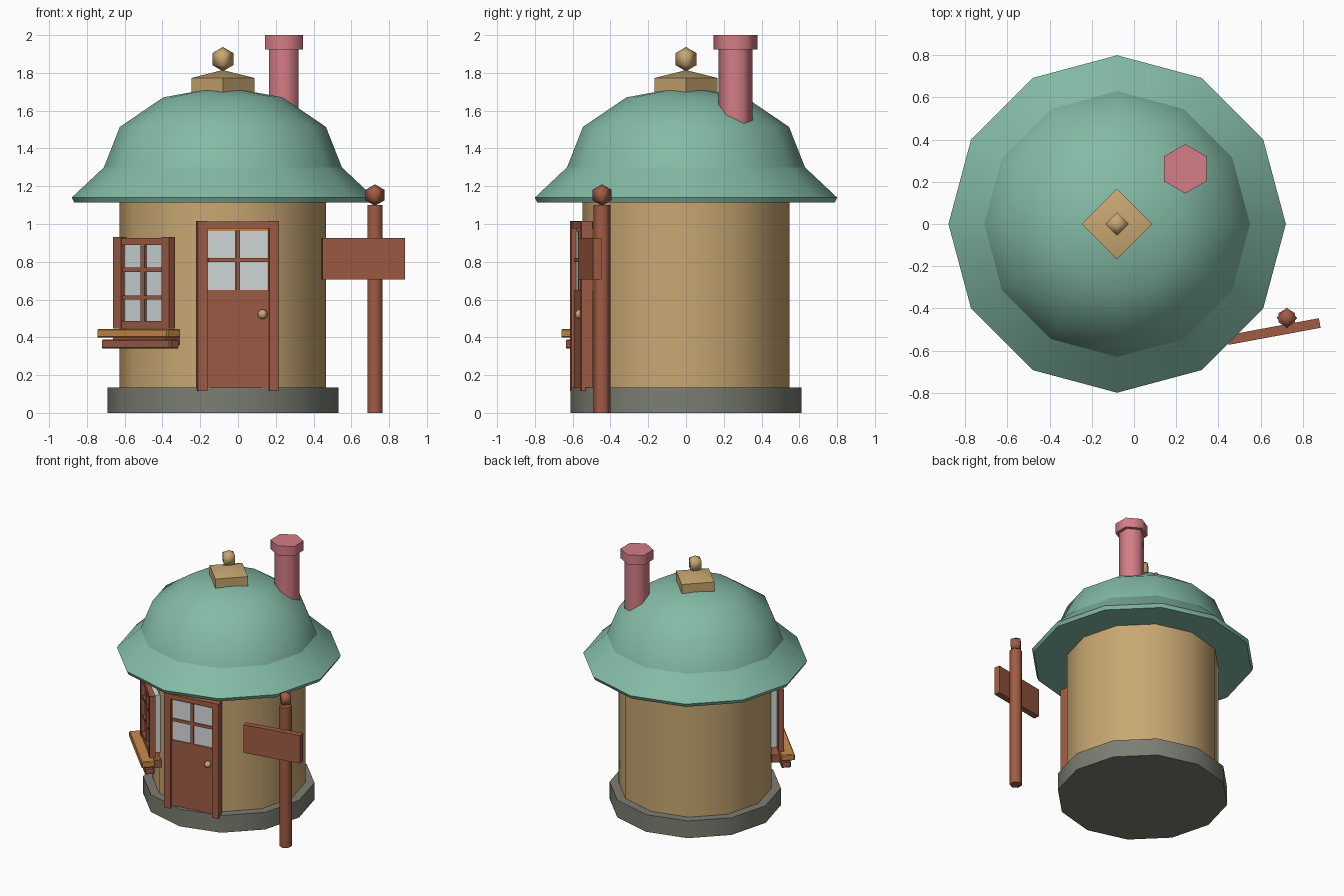
import bpy, bmesh, math
from mathutils import Matrix, Vector

if "Cube" in bpy.data.objects:
    bpy.data.objects.remove(bpy.data.objects["Cube"])

AXIS = Vector((-0.08, 0, 0))          # centre line of the round house


def material(name, rgb):
    m = bpy.data.materials.new(name)
    m.diffuse_color = (*rgb, 1)
    m.use_nodes = True
    m.node_tree.nodes["Principled BSDF"].inputs["Base Color"].default_value = m.diffuse_color
    return m


TEAL = material("teal_roof", (0.23, 0.50, 0.38))
TAN = material("tan_plaster", (0.58, 0.39, 0.17))
BROWN = material("brown_wood", (0.35, 0.107, 0.058))
STONE = material("grey_stone", (0.20, 0.21, 0.17))
PINK = material("pink_brick", (0.66, 0.205, 0.24))
ORANGE = material("orange_wood", (0.60, 0.26, 0.065))
GLASS = material("pale_glass", (0.66, 0.71, 0.71))


def finish(name, bm, mat, angle=40):
    bmesh.ops.recalc_face_normals(bm, faces=bm.faces)
    me = bpy.data.meshes.new(name)
    bm.to_mesh(me)
    bm.free()
    me.materials.append(mat)
    ob = bpy.data.objects.new(name, me)
    bpy.context.collection.objects.link(ob)
    bpy.ops.object.select_all(action='DESELECT')
    ob.select_set(True)
    bpy.context.view_layer.objects.active = ob
    bpy.ops.object.shade_smooth_by_angle(angle=math.radians(angle))
    return ob


def lathe(name, profile, sides, mat, at=AXIS, turn=0, angle=40):
    """Revolve (radius, z) points into a closed faceted solid."""
    bm = bmesh.new()
    rings = []
    for r, z in profile:
        rings.append([bm.verts.new((at[0] + r * math.cos(a), at[1] + r * math.sin(a), z))
                      for a in (turn + 2 * math.pi * i / sides for i in range(sides))])
    for lo, hi in zip(rings, rings[1:]):
        for i in range(sides):
            j = (i + 1) % sides
            bm.faces.new((lo[i], lo[j], hi[j], hi[i]))
    for ring, (r, z) in ((rings[0], profile[0]), (rings[-1], profile[-1])):
        if r > 1e-4:
            bm.faces.new(ring)
    bmesh.ops.remove_doubles(bm, verts=bm.verts, dist=1e-5)
    return finish(name, bm, mat, angle)


def ball(name, at, r, segs, rings, mat, turn=0):
    bm = bmesh.new()
    bmesh.ops.create_uvsphere(bm, u_segments=segs, v_segments=rings, radius=r,
                              matrix=Matrix.Translation(at) @ Matrix.Rotation(turn, 4, 'Z'))
    return finish(name, bm, mat, 95)


def box(name, frame, u, r, z, mat, bevel=0):
    """Box in a wall frame: u along the wall, r outward from the axis, z up."""
    bm = bmesh.new()
    bmesh.ops.create_cube(bm, size=1)
    for v in bm.verts:
        v.co = ((u[0] + u[1]) / 2 + v.co.x * (u[1] - u[0]),
                -((r[0] + r[1]) / 2) + v.co.y * (r[1] - r[0]),
                (z[0] + z[1]) / 2 + v.co.z * (z[1] - z[0]))
    if bevel:
        bmesh.ops.bevel(bm, geom=bm.edges[:], offset=bevel, segments=1, affect='EDGES')
    bm.transform(frame)
    return finish(name, bm, mat, 30)


def wall_frame(degrees):
    return Matrix.Translation(AXIS) @ Matrix.Rotation(math.radians(degrees), 4, 'Z')


# House body
lathe("stone_base", [(0.612, 0), (0.612, 0.135)], 12, STONE)
lathe("round_wall", [(0.547, 0.1), (0.547, 1.125)], 12, TAN)

# Roof: flared eave, dome, cap tile and finial
lathe("roof_eave", [(0, 1.113), (0.787, 1.113), (0.80, 1.14), (0.63, 1.30), (0, 1.30)], 12, TEAL)
dome = [(0.63 * math.cos(math.radians(a)), 1.30 + 0.428 * math.sin(math.radians(a)))
        for a in (0, 30, 60, 90)]
lathe("roof_dome", dome, 12, TEAL, angle=45)
lathe("roof_cap", [(0, 1.68), (0.167, 1.70), (0.167, 1.773), (0, 1.815)], 4, TAN)
ball("roof_finial", (-0.08, 0, 1.873), 0.064, 4, 3, TAN)

# Chimney, hexagonal
CH = (0.243, 0.262)
lathe("chimney_shaft", [(0.09, 1.48), (0.09, 1.94)], 6, PINK, CH, math.pi / 6, 65)
lathe("chimney_top", [(0.117, 1.925), (0.117, 2.0)], 6, PINK, CH, math.pi / 6, 65)

# Door
D = wall_frame(8)
for side, name in ((-1, "left"), (1, "right")):
    u = sorted((side * 0.166, side * 0.217))
    box("door_jamb_" + name, D, u, (0.53, 0.590), (0.115, 1.015), BROWN)
box("door_lintel", D, (-0.17, 0.17), (0.52, 0.585), (0.975, 1.012), BROWN)
box("door_panel", D, (-0.168, 0.168), (0.50, 0.572), (0.13, 0.65), BROWN)
box("door_window_surround", D, (-0.168, 0.168), (0.50, 0.562), (0.65, 0.975), ORANGE)
box("door_glass", D, (-0.158, 0.158), (0.558, 0.565), (0.65, 0.962), GLASS)
box("door_bar_upright", D, (-0.011, 0.011), (0.56, 0.576), (0.65, 0.965), BROWN)
box("door_bar_cross", D, (-0.158, 0.158), (0.56, 0.574), (0.798, 0.820), BROWN)
ball("door_knob", D @ Vector((0.130, -0.585, 0.522)), 0.026, 8, 6, TAN)

# Window on the front left
W = wall_frame(-45.5)
for side, name in ((-1, "left"), (1, "right")):
    u = sorted((side * 0.153, side * 0.212))
    box("window_jamb_" + name, W, u, (0.565, 0.607), (0.447, 0.930), BROWN)
box("window_head", W, (-0.16, 0.16), (0.565, 0.603), (0.888, 0.926), BROWN)
box("window_foot", W, (-0.16, 0.16), (0.565, 0.603), (0.447, 0.487), BROWN)
box("window_glass", W, (-0.157, 0.157), (0.52, 0.580), (0.46, 0.91), GLASS)
box("window_bar_upright", W, (-0.015, 0.015), (0.575, 0.598), (0.48, 0.895), BROWN)
for i, z in enumerate((0.610, 0.758)):
    box("window_bar_cross_%d" % (i + 1), W, (-0.157, 0.157), (0.575, 0.596),
        (z - 0.011, z + 0.011), BROWN)
box("window_sill", W, (-0.268, 0.268), (0.575, 0.675), (0.398, 0.445), ORANGE, 0.006)
box("sill_board", W, (-0.26, 0.26), (0.58, 0.648), (0.340, 0.388), BROWN, 0.006)
box("sill_bracket", W, (-0.20, 0.20), (0.52, 0.62), (0.36, 0.42), BROWN)

# Signpost
lathe("sign_post", [(0.045, 0), (0.045, 1.10)], 6, BROWN, (0.725, -0.445), math.pi / 6, 65)
ball("sign_post_ball", (0.725, -0.445, 1.153), 0.057, 4, 3, BROWN)
S = Matrix.Translation((0.6625, -0.51, 0)) @ Matrix.Rotation(math.radians(10.5), 4, 'Z')
box("sign_board", S, (-0.222, 0.222), (-0.023, 0.023), (0.705, 0.925), BROWN)
